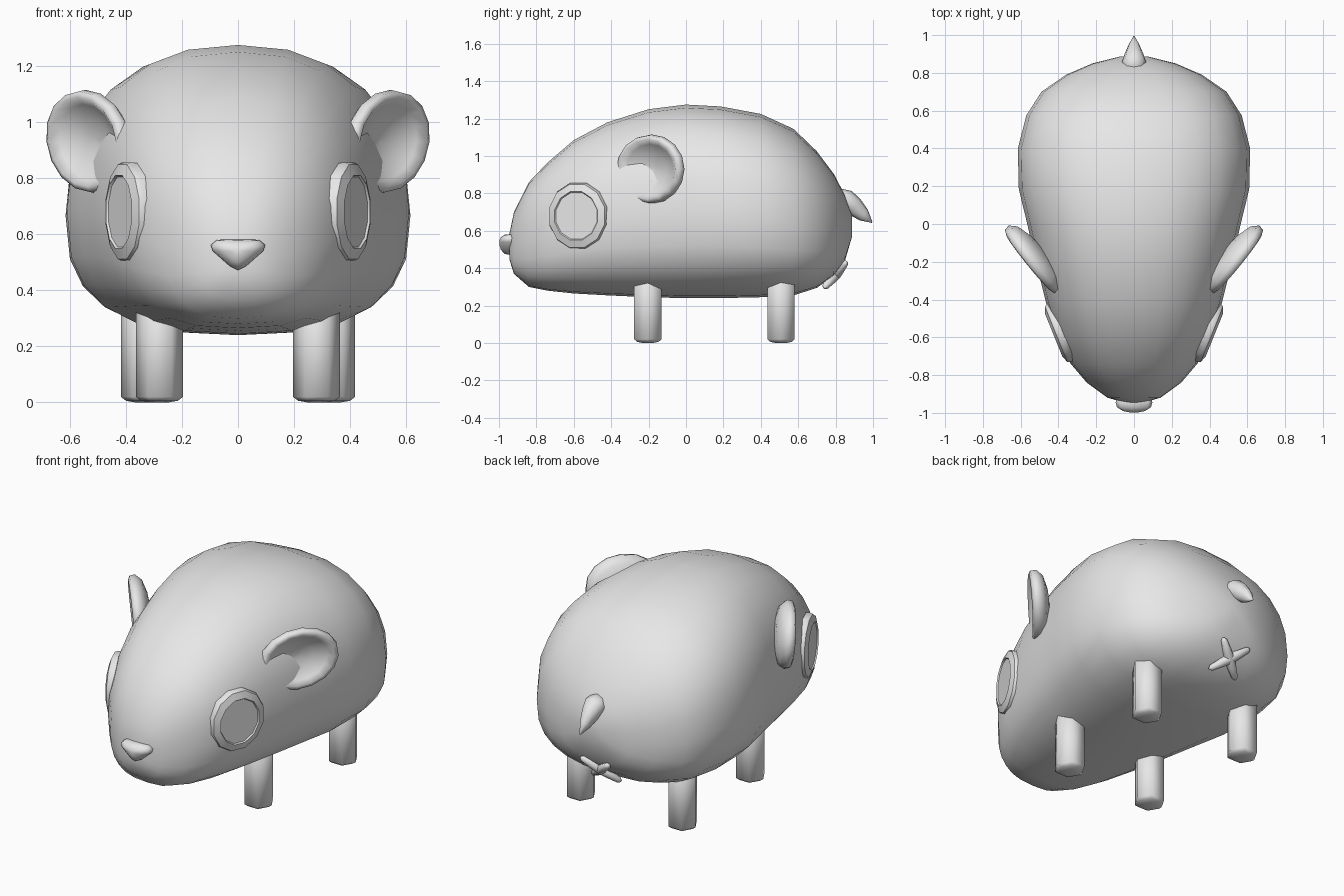
import bpy, bmesh, math
from mathutils import Vector

if "Cube" in bpy.data.objects:
    bpy.data.objects.remove(bpy.data.objects["Cube"])

fur = bpy.data.materials.new("plain_grey")
fur.diffuse_color = (0.8, 0.8, 0.8, 1)
fur.use_nodes = True
fur.node_tree.nodes["Principled BSDF"].inputs["Base Color"].default_value = fur.diffuse_color


def loft(name, rings, angle=180):
    """Skin a list of equal-length rings, cap both ends, shade smooth."""
    bm = bmesh.new()
    rows = [[bm.verts.new(p) for p in ring] for ring in rings]
    n = len(rows[0])
    for a, b in zip(rows, rows[1:]):
        for i in range(n):
            j = (i + 1) % n
            bm.faces.new((a[i], a[j], b[j], b[i]))
    bm.faces.new(rows[0])
    bm.faces.new(rows[-1])
    bmesh.ops.recalc_face_normals(bm, faces=bm.faces)
    me = bpy.data.meshes.new(name)
    bm.to_mesh(me)
    bm.free()
    me.materials.append(fur)
    ob = bpy.data.objects.new(name, me)
    bpy.context.collection.objects.link(ob)
    bpy.ops.object.select_all(action='DESELECT')
    ob.select_set(True)
    bpy.context.view_layer.objects.active = ob
    bpy.ops.object.shade_smooth_by_angle(angle=math.radians(angle))
    return ob


def lathe(name, profile, segs, centre, u, v, n, side=1, angle=180, turn=0.0):
    """Revolve (radius, height) pairs about n; u and v scale the section."""
    u, v, n, c = Vector(u), Vector(v), Vector(n), Vector(centre)
    rings = []
    for r, h in profile:
        ring = []
        for i in range(segs):
            t = 2 * math.pi * i / segs + turn
            p = c + u * (r * math.cos(t)) + v * (r * math.sin(t)) + n * h
            ring.append((p.x * side, p.y, p.z))
        rings.append(ring)
    return loft(name, rings, angle)


# Body: rounded sections (y, half width, bottom, top)
stations = [
    (-0.945, .05, .45, .58), (-0.92, .14, .37, .70), (-0.84, .25, .30, .86),
    (-0.74, .335, .28, .965), (-0.60, .405, .265, 1.085), (-0.42, .465, .255, 1.18),
    (-0.20, .52, .245, 1.25), (0.0, .565, .24, 1.275), (0.185, .61, .24, 1.265),
    (0.40, .615, .245, 1.225), (0.575, .57, .255, 1.145), (0.70, .49, .295, 1.025),
    (0.79, .36, .36, .905), (0.85, .22, .44, .79), (0.888, .07, .57, .68)]


def section(y, w, zb, zt, segs=24):
    zc = zb + (zt - zb) * 0.43
    ring = []
    for i in range(segs):
        t = 2 * math.pi * i / segs
        c, s = math.cos(t), math.sin(t)
        e = 2 / (2.35 if s > 0 else 2.7)
        x = math.copysign(abs(c) ** e, c) * w
        z = math.copysign(abs(s) ** e, s) * ((zt - zc) if s > 0 else (zc - zb))
        ring.append((x, y, zc + z))
    return ring


loft("body", [section(*s) for s in stations])

for side, label in ((1, "right"), (-1, "left")):
    # Legs: six-sided posts with softened feet
    for part, x, y in (("front_leg", .28, -.204), ("rear_leg", .334, .508)):
        lathe(f"{part}_{label}", [(.03, 0), (.065, .006), (.084, .02), (.084, .45)], 6,
              (x, y, 0), (1, 0, 0), (0, 1, 0), (0, 0, 1), side)
    # Ears: cupped discs facing forward and outward
    lathe(f"ear_{label}",
          [(.05, -.06), (.5, -.052), (.85, -.03), (1, .005), (.97, .035), (.86, .045),
           (.72, .02), (.4, -.015), (.05, -.025)], 16,
          (.52, -.18, .93), (.14, .175, 0), (.02, 0, .185), (.78, -.62, 0), side)
    # Eyes: bevelled rim around a flat pupil
    a = math.radians(22)
    lathe(f"eye_{label}", [(.165, -.08), (.172, -.01), (.165, .008), (.127, .022), (.122, .014)],
          12, (.405, -.58, .68), (math.sin(a), math.cos(a), 0), (0, 0, 1.06),
          (math.cos(a), -math.sin(a), 0), side, 30, math.pi / 12)

# Nose: rounded triangle bulging forward
outline = [(-.075, .58), (0, .582), (.075, .58), (.097, .562), (.09, .54),
           (.03, .487), (0, .472), (-.03, .487), (-.09, .54), (-.097, .562)]
loft("nose", [[(x * k, y, .54 + (z - .54) * k) for x, z in outline]
              for y, k in ((-.88, .9), (-.945, 1), (-.97, .93), (-.99, .6), (-.998, .2))])

# Tail: short pointed stub drooping backwards
tail = []
for y, z, w, h in ((.80, .79, .05, .045), (.85, .765, .066, .06), (.90, .73, .05, .052),
                   (.95, .685, .028, .036), (.995, .645, .003, .003)):
    tail.append([(w * math.cos(t), y + .6 * h * math.sin(t), z + .8 * h * math.sin(t))
                 for t in (math.pi * i / 4 for i in range(8))])
loft("tail", tail)

# Crossed mark under the tail: two slim tapered bars
up, out = Vector((0, .65, .76)), Vector((0, .76, -.65))
for side, label in ((1, "right"), (-1, "left")):
    along = (Vector((1, 0, 0)) + up).normalized()
    across = (Vector((-1, 0, 0)) + up).normalized()
    lathe(f"cross_bar_{label}",
          [(.006, -.13), (.018, -.115), (.026, -.05), (.03, 0), (.026, .05),
           (.018, .115), (.006, .13)], 8, (0, .798, .365), across, out, along, side)
